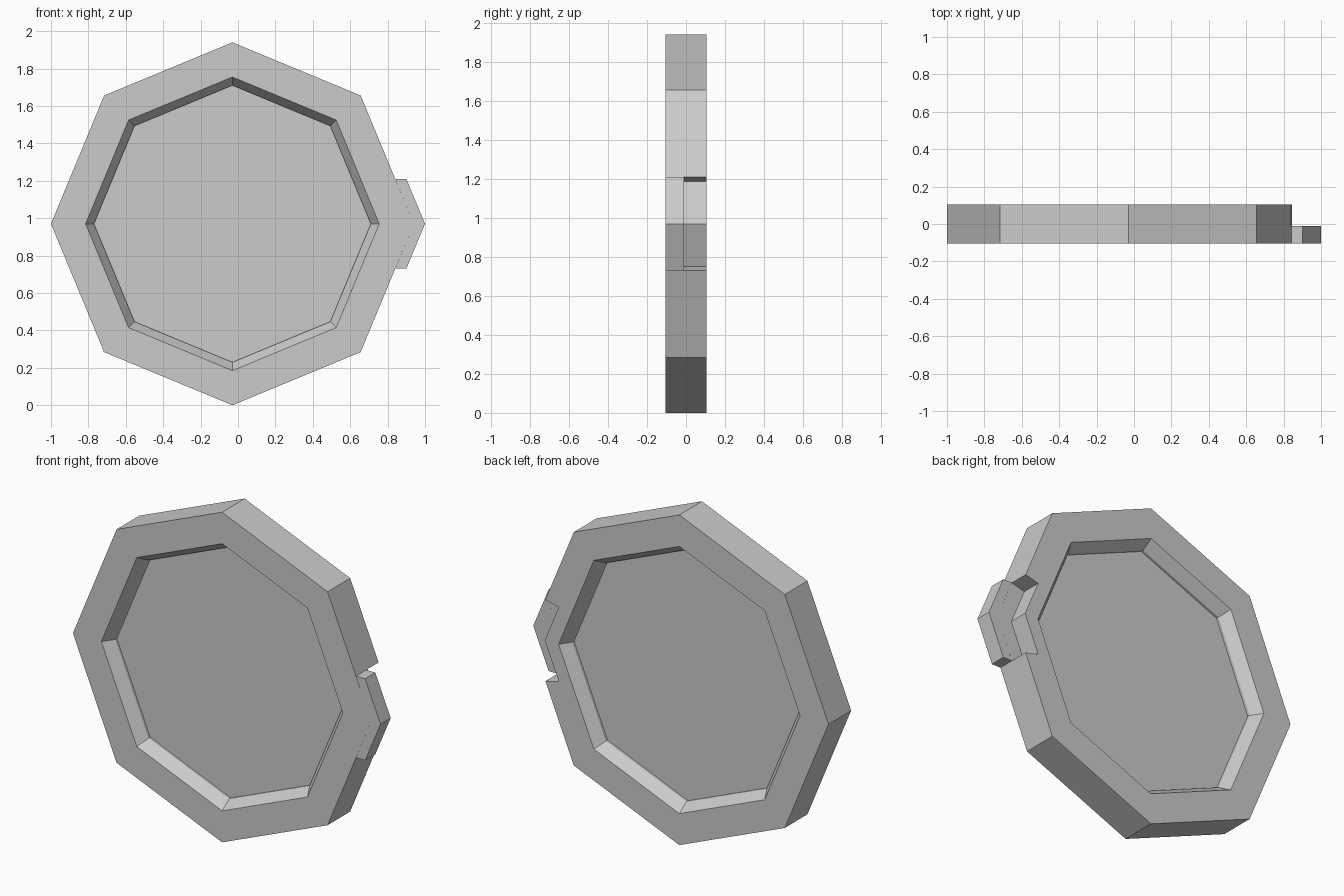
import bpy
import bmesh
from math import cos, sin, pi

cube = bpy.data.objects.get("Cube")
if cube:
    bpy.data.objects.remove(cube, do_unlink=True)

CENTRE_X, CENTRE_Z = -0.03, 0.97
HALF_DEPTH = 0.105
STEP_Y = -0.01  # plane between the tab and the notch

grey = bpy.data.materials.new("light grey")
grey.use_nodes = True
grey.diffuse_color = (0.6, 0.6, 0.6, 1)
grey.node_tree.nodes["Principled BSDF"].inputs["Base Color"].default_value = (0.6, 0.6, 0.6, 1)


def loft(name, loops):
    """Solid skinned through loops of (x, z) outlines paired with a y value."""
    bm = bmesh.new()
    rings = [[bm.verts.new((CENTRE_X + x, y, CENTRE_Z + z)) for x, z in pts] for pts, y in loops]
    for a, b in zip(rings, rings[1:]):
        for i in range(len(a)):
            j = (i + 1) % len(a)
            bm.faces.new((a[i], a[j], b[j], b[i]))
    bm.faces.new(rings[0])
    bm.faces.new(rings[-1])
    bmesh.ops.recalc_face_normals(bm, faces=bm.faces)
    mesh = bpy.data.meshes.new(name)
    bm.to_mesh(mesh)
    bm.free()
    mesh.materials.append(grey)
    obj = bpy.data.objects.new(name, mesh)
    bpy.context.collection.objects.link(obj)
    return obj


def octagon(radius):
    return [(radius * cos(k * pi / 4), radius * sin(k * pi / 4)) for k in range(8)]


def mirrored(tip, half, back):
    """Outline symmetric in z: tip, upper points, back point, lower points."""
    return [tip] + half + [back] + [(x, -z) for x, z in reversed(half)]


# Octagonal frame with a recessed panel on both sides
half_profile = [(0.74, 0.025), (0.74, 0.04), (0.785, HALF_DEPTH), (0.97, HALF_DEPTH)]
profile = [(r, -y) for r, y in half_profile] + [(r, y) for r, y in reversed(half_profile)]
frame = loft("octagonal_frame", [(octagon(r), y) for r, y in profile])

# Flared notch in the rear half of the left corner
notch = mirrored((1.2, 0), [(1.1, 0.297), (0.784, 0.218)], (0.875, 0))
cutter = loft("notch_cutter", [(notch, STEP_Y), (notch, 0.2)])
cutter.hide_render = True
cut = frame.modifiers.new("notch", "BOOLEAN")
cut.operation = "DIFFERENCE"
cut.solver = "EXACT"
cut.object = cutter
bpy.context.view_layer.objects.active = frame
bpy.ops.object.modifier_apply(modifier=cut.name)
bpy.data.objects.remove(cutter, do_unlink=True)

# Protruding tab on the front half of the same corner
tab = mirrored((1.03, 0), [(0.93, 0.24), (0.871, 0.24)], (0.97, 0))
loft("corner_tab", [(tab, -HALF_DEPTH), (tab, STEP_Y)])
